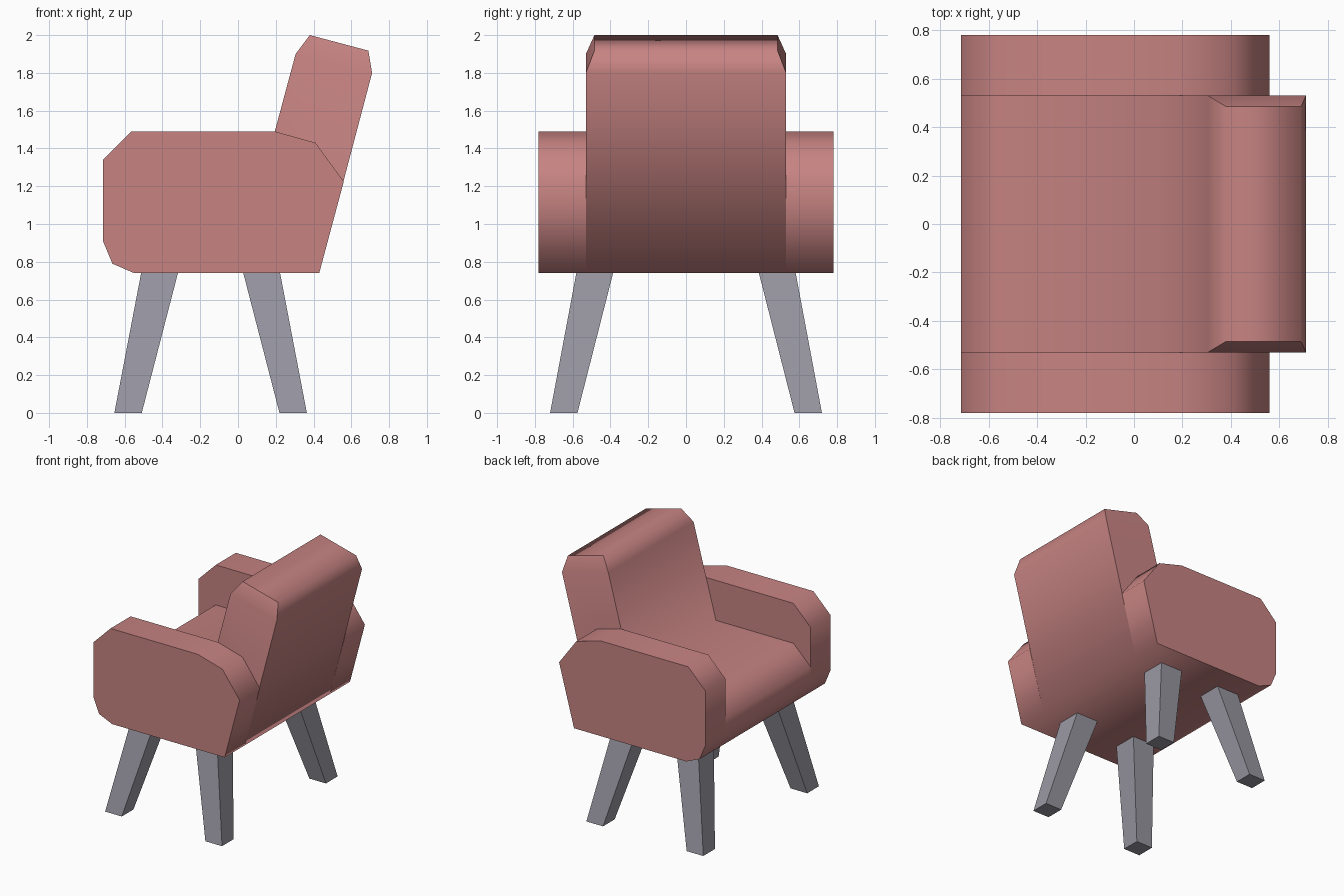
import bpy, bmesh

cube = bpy.data.objects.get("Cube")
if cube:
    bpy.data.objects.remove(cube, do_unlink=True)


def material(name, rgb):
    mat = bpy.data.materials.new(name)
    mat.use_nodes = True
    mat.diffuse_color = (*rgb, 1)
    mat.node_tree.nodes["Principled BSDF"].inputs["Base Color"].default_value = (*rgb, 1)
    return mat


fabric = material("dusty_rose_fabric", (0.57, 0.23, 0.225))
grey = material("grey_leg", (0.32, 0.31, 0.36))


def finish(bm, name, mat):
    bmesh.ops.recalc_face_normals(bm, faces=bm.faces[:])
    mesh = bpy.data.meshes.new(name)
    bm.to_mesh(mesh)
    bm.free()
    mesh.materials.append(mat)
    obj = bpy.data.objects.new(name, mesh)
    bpy.context.collection.objects.link(obj)
    return obj


def prism(profile, y0, y1):
    """Extrude an (x, z) side profile along y."""
    bm = bmesh.new()
    face = bm.faces.new([bm.verts.new((x, y0, z)) for x, z in profile])
    new = bmesh.ops.extrude_face_region(bm, geom=[face], use_keep_orig=True)["geom"]
    for v in new:
        if isinstance(v, bmesh.types.BMVert):
            v.co.y = y1
    return bm


def soften(bm):
    """Smooth around the profile, crisp where it meets the flat sides."""
    bmesh.ops.recalc_face_normals(bm, faces=bm.faces[:])
    for f in bm.faces:
        f.smooth = True
    for e in bm.edges:
        sides = [abs(f.normal.y) > 0.6 for f in e.link_faces]
        e.smooth = len(set(sides)) == 1


# Underside shared by the seat and the arms, back to front
base = [(0.43, 0.74), (-0.55, 0.74), (-0.665, 0.79), (-0.715, 0.91)]

# Seat and backrest in one upholstered piece
seat_profile = base + [(-0.715, 1.03), (-0.565, 1.175), (0.11, 1.175),
                       (0.305, 1.9), (0.38, 2.0), (0.69, 1.918), (0.71, 1.8)]
bm = prism(seat_profile, -0.53, 0.53)
for side in (-1, 1):
    shoulder = [v for v in bm.verts if v.co.y * side > 0 and 1.79 < v.co.z < 1.91]
    bmesh.ops.connect_verts(bm, verts=shoulder)
# Taper the top corners of the backrest
for v in bm.verts:
    if v.co.z > 1.91:
        v.co.y *= 0.485 / 0.53
soften(bm)
finish(bm, "seat_and_backrest", fabric)

# Arms
arm_profile = base + [(-0.715, 1.34), (-0.565, 1.49), (0.195, 1.49),
                      (0.41, 1.43), (0.56, 1.225)]
for name, side in (("right_arm", -1), ("left_arm", 1)):
    bm = prism(arm_profile, side * 0.53, side * 0.78)
    soften(bm)
    finish(bm, name, fabric)

# Splayed, tapered legs
LEG_X = -0.145
for sx, end in ((-1, "front"), (1, "rear")):
    for sy, side in ((-1, "right"), (1, "left")):
        bm = bmesh.new()
        bmesh.ops.create_cube(bm, size=1)
        for v in bm.verts:
            top = v.co.z > 0
            width = 0.195 if top else 0.145
            v.co.x = LEG_X + sx * (0.27 if top else 0.437) + v.co.x * width
            v.co.y = sy * (0.483 if top else 0.647) + v.co.y * width
            v.co.z = 0.742 if top else 0
        finish(bm, f"{end}_{side}_leg", grey)
